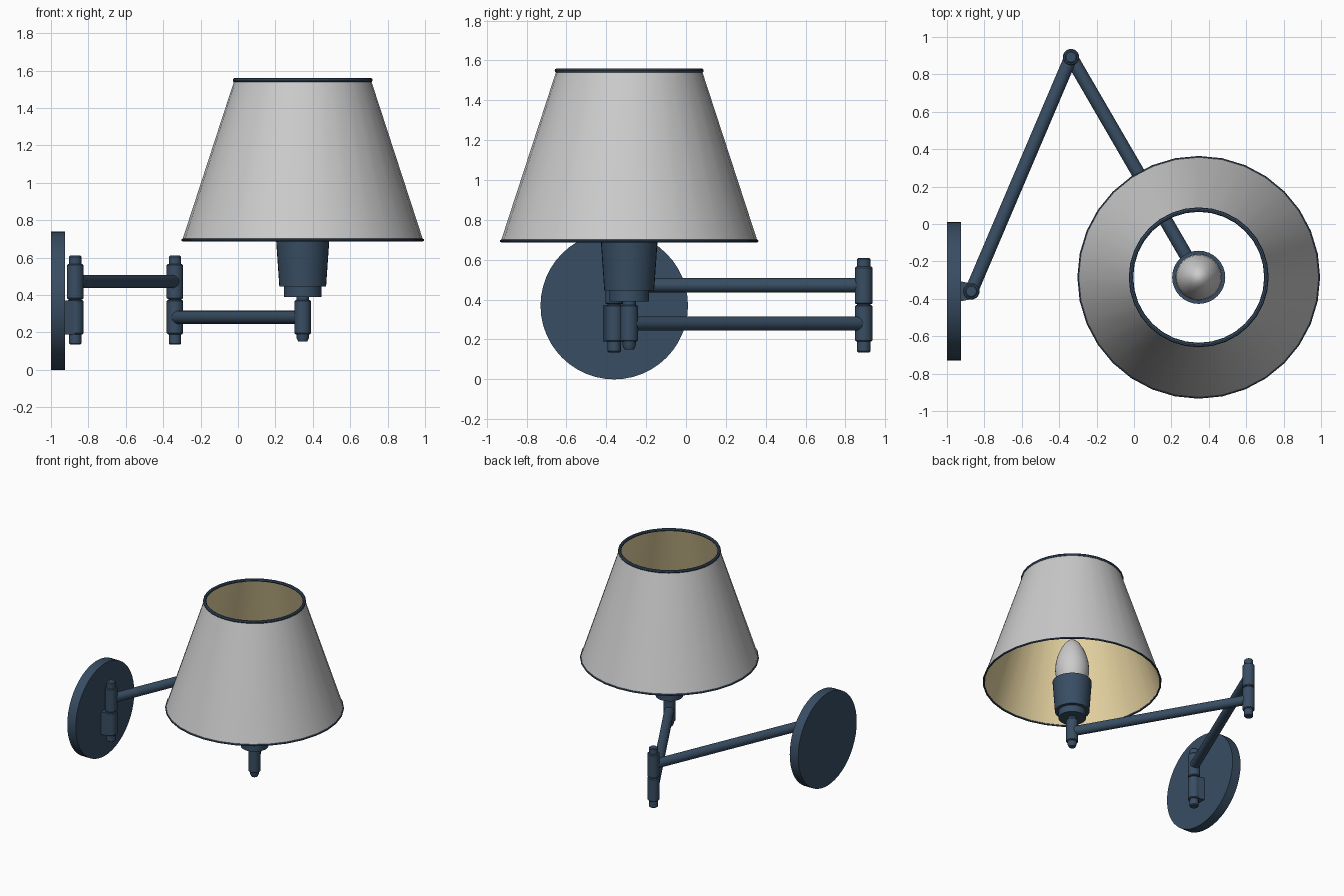
import bpy, bmesh, math
from mathutils import Vector, Matrix

if "Cube" in bpy.data.objects:
    bpy.data.objects.remove(bpy.data.objects["Cube"])


def material(name, color):
    m = bpy.data.materials.new(name)
    m.diffuse_color = color
    m.use_nodes = True
    m.node_tree.nodes["Principled BSDF"].inputs["Base Color"].default_value = m.diffuse_color
    return m


NAVY = material("navy_metal", (0.04, 0.075, 0.125, 1))
CREAM = material("cream_lining", (0.80, 0.66, 0.36, 1))


def finish(name, bm, mat=None, recalc=True):
    if recalc:
        bmesh.ops.recalc_face_normals(bm, faces=bm.faces)
    me = bpy.data.meshes.new(name)
    bm.to_mesh(me)
    bm.free()
    ob = bpy.data.objects.new(name, me)
    bpy.context.collection.objects.link(ob)
    if mat:
        me.materials.append(mat)
    bpy.ops.object.select_all(action='DESELECT')
    ob.select_set(True)
    bpy.context.view_layer.objects.active = ob
    bpy.ops.object.shade_smooth_by_angle(angle=math.radians(35))
    return ob


def lathe(name, profile, origin, axis=(0, 0, 1), mat=NAVY, seg=32, closed=False, recalc=True):
    """Revolve (radius, height) points round an axis through origin."""
    bm = bmesh.new()
    rings = []
    for r, h in profile:
        if r == 0:
            rings.append([bm.verts.new((0, 0, h))] * seg)
        else:
            rings.append([bm.verts.new((r * math.cos(math.tau * i / seg),
                                        r * math.sin(math.tau * i / seg), h)) for i in range(seg)])
    pairs = list(zip(rings, rings[1:]))
    if closed:
        pairs.append((rings[-1], rings[0]))
    for a, b in pairs:
        for i in range(seg):
            j = (i + 1) % seg
            bm.faces.new(list(dict.fromkeys((a[i], a[j], b[j], b[i]))))
    rot = Vector((0, 0, 1)).rotation_difference(Vector(axis)).to_matrix().to_4x4()
    bm.transform(Matrix.Translation(origin) @ rot)
    return finish(name, bm, mat, recalc)


def barrel(name, x, y, z0, z1, r=0.044, c=0.006, seg=24):
    lathe(name, [(0, z0), (r - c, z0), (r, z0 + c), (r, z1 - c), (r - c, z1), (0, z1)],
          (x, y, 0), seg=seg)


def rod(name, a, b, r):
    d = Vector(b) - Vector(a)
    lathe(name, [(0, 0), (r, 0), (r, d.length), (0, d.length)], a, d.normalized(), seg=24)


WALL = (-0.87, -0.36)
ELBOW = (-0.337, 0.892)
LAMP = (0.346, -0.285)

# Round wall plate and its bracket
lathe("wall_plate", [(0, 0), (0.37, 0), (0.37, 0.075), (0, 0.075)], (-1, -0.36, 0.37), (1, 0, 0), seg=48)
bm = bmesh.new()
bmesh.ops.create_cube(bm, size=1, matrix=Matrix.Translation((-0.902, -0.36, 0.28)) @
                      Matrix.Diagonal((0.064, 0.084, 0.18, 1)))
for v in bm.verts:
    if v.co.x < -0.9:
        v.co.y = -0.36 + (v.co.y + 0.36) * 1.3
finish("wall_bracket", bm, NAVY)

# Two stacked-barrel hinges with a pin showing at each end
for name, (x, y) in (("wall_hinge", WALL), ("elbow_hinge", ELBOW)):
    barrel(name + "_lower_barrel", x, y, 0.19, 0.373)
    barrel(name + "_upper_barrel", x, y, 0.377, 0.565)
    barrel(name + "_pin", x, y, 0.135, 0.61, r=0.033)

# Swing arms
rod("rear_arm", (*WALL, 0.472), (*ELBOW, 0.472), 0.036)
rod("front_arm", (*ELBOW, 0.28), (*LAMP, 0.28), 0.036)

# Lamp post, neck and finial
barrel("lamp_barrel", *LAMP, 0.19, 0.373)
lathe("lamp_pin", [(0, 0.15), (0.024, 0.15), (0.033, 0.17), (0.033, 0.40), (0, 0.40)], (*LAMP, 0), seg=24)

# Bulb holder
lathe("bulb_holder", [(0, 0.39), (0.10, 0.39), (0.10, 0.445), (0.125, 0.445),
                      (0.142, 0.69), (0, 0.69)], (*LAMP, 0))

# Candle bulb
lathe("bulb", [(0, 0.68), (0.102, 0.68), (0.118, 0.74), (0.124, 0.79), (0.119, 0.85), (0.104, 0.91),
               (0.081, 0.965), (0.054, 1.01), (0.026, 1.036), (0, 1.043)], (*LAMP, 0), mat=None)

# Shade: grey outside, cream lining, navy trim rings
lathe("shade_outer", [(0.645, 0.69), (0.363, 1.555)], (*LAMP, 0), mat=None, recalc=False)
lathe("shade_lining", [(0.357, 1.555), (0.639, 0.69)], (*LAMP, 0), mat=CREAM, recalc=False)
for name, r, z, w, h in (("shade_bottom_trim", 0.642, 0.694, 0.007, 0.007),
                         ("shade_top_trim", 0.362, 1.549, 0.012, 0.012)):
    ring = [(r + w * math.cos(math.tau * k / 8), z + h * math.sin(math.tau * k / 8)) for k in range(8)]
    lathe(name, ring, (*LAMP, 0), closed=True)
